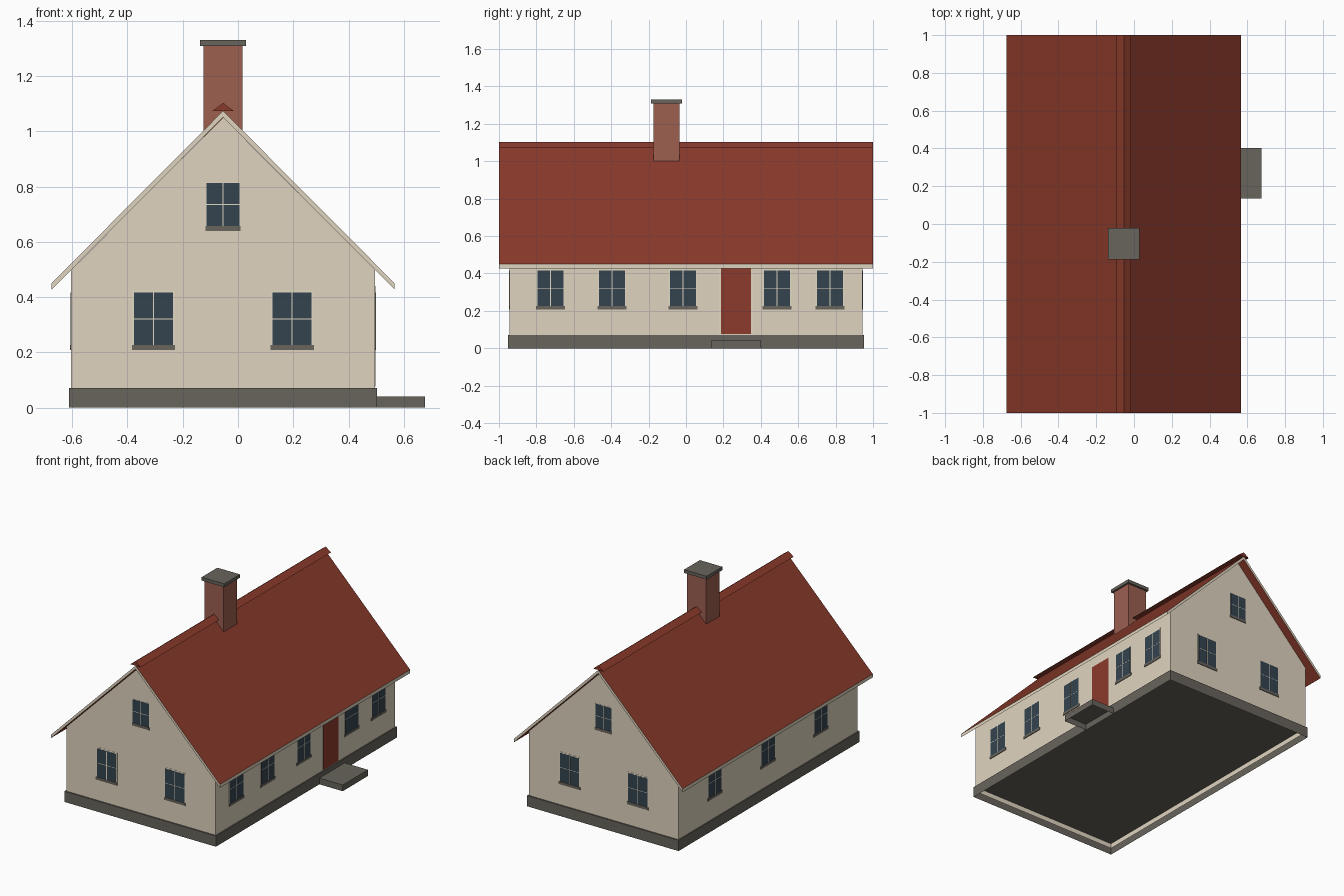
import bpy, bmesh, math
from mathutils import Vector

if "Cube" in bpy.data.objects:
    bpy.data.objects.remove(bpy.data.objects["Cube"])

CX = -0.054          # centre line of the house
HW, HL = 0.55, 0.943  # wall half width and half length


def material(name, rgb):
    m = bpy.data.materials.new(name)
    lin = [(c / 255 / 12.92) if c < 11 else ((c / 255 + 0.055) / 1.055) ** 2.4 for c in rgb]
    m.diffuse_color = (*lin, 1)
    m.use_nodes = True
    m.node_tree.nodes["Principled BSDF"].inputs["Base Color"].default_value = m.diffuse_color
    return m


CREAM = material("cream_plaster", (223, 212, 191))
TRIM = material("pale_trim", (228, 218, 196))
ROOF = material("roof_red", (138, 58, 43))
DOOR = material("door_red", (140, 58, 44))
BRICK = material("chimney_brick", (156, 96, 80))
STONE = material("grey_stone", (104, 100, 92))
GLASS = material("dark_glass", (52, 67, 79))


def finish(name, bm, *mats):
    me = bpy.data.meshes.new(name)
    bm.to_mesh(me)
    bm.free()
    for m in mats:
        me.materials.append(m)
    ob = bpy.data.objects.new(name, me)
    bpy.context.collection.objects.link(ob)
    return ob


def add_box(bm, lo, hi):
    verts = bmesh.ops.create_cube(bm, size=1)["verts"]
    for v in verts:
        v.co = Vector([(lo[i] + hi[i]) / 2 + v.co[i] * (hi[i] - lo[i]) for i in range(3)])


def open_bottom(bm):
    """Remove the underside so the part is hollow from below."""
    bm.normal_update()
    down = [f for f in bm.faces if f.normal.z < -0.9]
    bmesh.ops.delete(bm, geom=down, context="FACES_ONLY")


def box(name, lo, hi, mat, hollow=False):
    bm = bmesh.new()
    add_box(bm, lo, hi)
    if hollow:
        open_bottom(bm)
    return finish(name, bm, mat)


def prism(profile, half_len):
    """Extrude an (x, z) profile along y."""
    bm = bmesh.new()
    f = bm.faces.new([bm.verts.new((CX + x, -half_len, z)) for x, z in profile])
    ext = bmesh.ops.extrude_face_region(bm, geom=[f], use_keep_orig=True)["geom"]
    bmesh.ops.translate(bm, vec=(0, 2 * half_len, 0),
                        verts=[e for e in ext if isinstance(e, bmesh.types.BMVert)])
    bmesh.ops.recalc_face_normals(bm, faces=bm.faces)
    bm.normal_update()
    return bm


# Walls with gables, open underneath
bm = prism([(-HW, 0.038), (HW, 0.038), (HW, 0.498), (0, 1.05), (-HW, 0.498)], HL)
open_bottom(bm)
finish("walls", bm, CREAM)

# Roof: red slopes, cream verges and eaves
bm = prism([(-0.621, 0.427), (0, 1.051), (0.621, 0.427), (0.621, 0.45), (0, 1.074), (-0.621, 0.45)], 1.0)
for f in bm.faces:
    f.material_index = 1 if abs(f.normal.z) < 0.1 else 0
finish("roof", bm, ROOF, CREAM)

# Ridge cap
finish("ridge_cap", prism([(-0.038, 1.074), (0.038, 1.074), (0, 1.103)], 1.0), ROOF)

# Plinth and door step, hollow underneath
box("plinth", (CX - 0.558, -0.952, 0), (CX + 0.558, 0.952, 0.071), STONE, True)
box("door_step", (CX + 0.558, 0.136, 0), (0.676, 0.402, 0.041), STONE, True)

# Chimney and its cap
box("chimney", (CX - 0.071, -0.175, 0.95), (CX + 0.071, -0.034, 1.31), BRICK)
box("chimney_cap", (CX - 0.083, -0.187, 1.308), (CX + 0.083, -0.021, 1.33), STONE)

# Plates on the walls: side -> (axis along the wall, outward sign)
SIDES = {"front": (0, -1), "back": (0, 1), "left": (1, -1), "right": (1, 1)}


def plate(bm, side, u, w, z0, z1, depth):
    axis, s = SIDES[side]
    face = s * HL if axis == 0 else CX + s * HW
    n = sorted((face - s * 0.002, face + s * depth))
    if axis == 0:
        add_box(bm, (u - w / 2, n[0], z0), (u + w / 2, n[1], z1))
    else:
        add_box(bm, (n[0], u - w / 2, z0), (n[1], u + w / 2, z1))


# Windows: (side, position, width, sill bottom, top)
windows = [("right", y, 0.155, 0.208, 0.424) for y in (-0.725, -0.396, -0.016, 0.487, 0.77)]
windows += [("left", y, 0.155, 0.208, 0.424) for y in (-0.555, 0.0, 0.56)]
for side in ("front", "back"):
    windows += [(side, CX + d, 0.157, 0.208, 0.424) for d in (-0.252, 0.25)]
    windows.append((side, CX, 0.126, 0.64, 0.816))

frames, panes, bars, sills = [bmesh.new() for _ in range(4)]
for side, u, w, z0, z1 in windows:
    b = 0.008 if w > 0.14 else 0.003
    g0, g1 = z0 + 0.018, z1 - b
    plate(frames, side, u, w - 0.002, z0 + 0.01, z1, 0.001)
    plate(panes, side, u, w - 2 * b, g0, g1, 0.002)
    plate(bars, side, u, 0.004, g0, g1, 0.0028)
    plate(bars, side, u, w - 2 * b, (g0 + g1) / 2 - 0.0015, (g0 + g1) / 2 + 0.0015, 0.0026)
    plate(sills, side, u, w, z0, g0, 0.004)
finish("window_frames", frames, TRIM)
finish("window_panes", panes, GLASS)
finish("window_bars", bars, TRIM)
finish("window_sills", sills, STONE)

# Front door with frame
for name, w, top, depth, mat in (("door_frame", 0.185, 0.44, 0.001, TRIM),
                                 ("door", 0.161, 0.43, 0.0025, DOOR)):
    bm = bmesh.new()
    plate(bm, "right", 0.267, w, 0.076, top, depth)
    finish(name, bm, mat)
